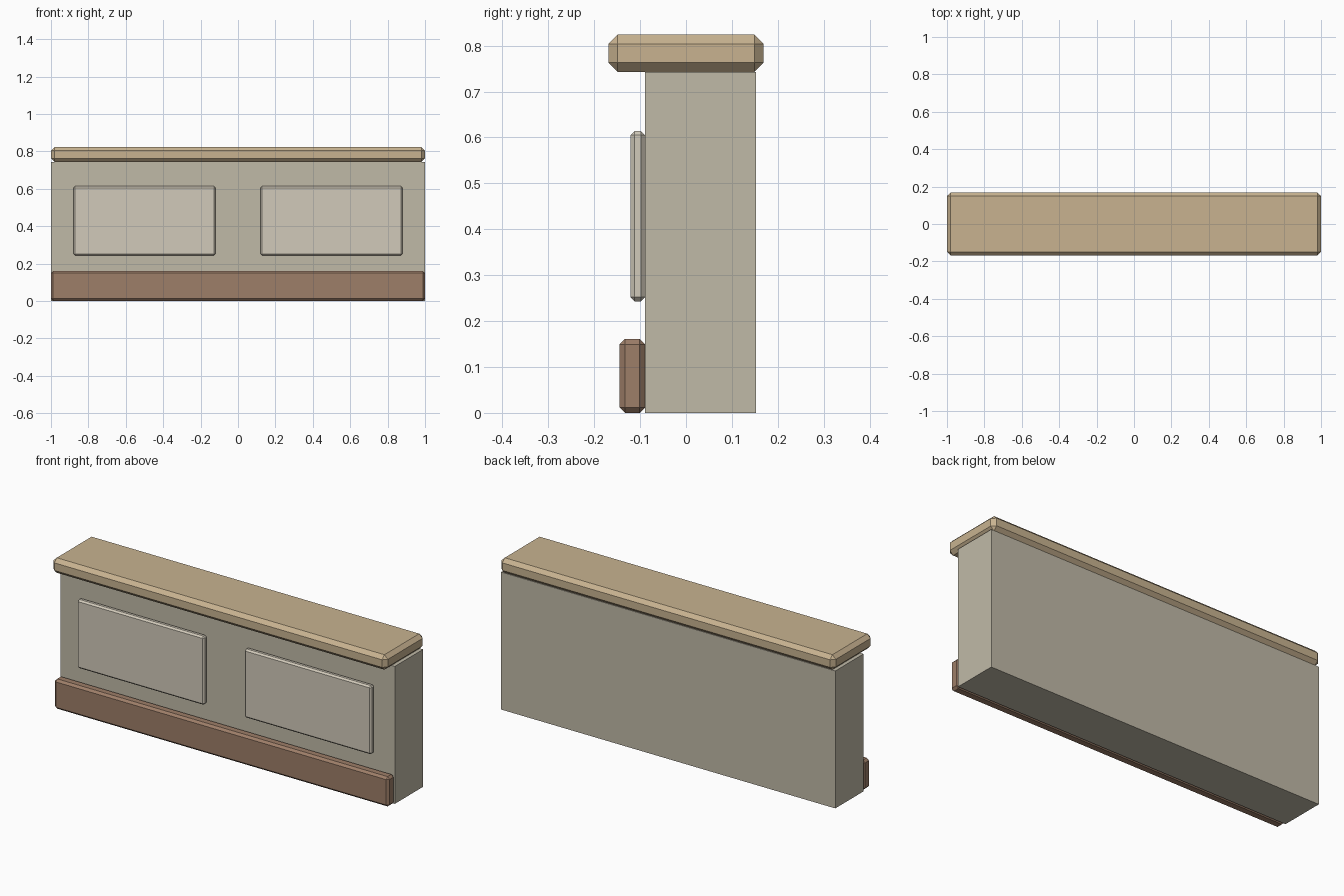
import bpy
import bmesh

if "Cube" in bpy.data.objects:
    bpy.data.objects.remove(bpy.data.objects["Cube"])


def material(name, color):
    mat = bpy.data.materials.new(name)
    mat.diffuse_color = (*color, 1)
    mat.use_nodes = True
    mat.node_tree.nodes["Principled BSDF"].inputs["Base Color"].default_value = mat.diffuse_color
    return mat


def box(name, lo, hi, mat, bevel=0):
    """Box between two corners, with an optional flat chamfer on every edge."""
    bm = bmesh.new()
    bmesh.ops.create_cube(bm, size=1)
    size = [b - a for a, b in zip(lo, hi)]
    bmesh.ops.scale(bm, vec=size, verts=bm.verts)
    mesh = bpy.data.meshes.new(name)
    bm.to_mesh(mesh)
    bm.free()
    mesh.materials.append(mat)
    obj = bpy.data.objects.new(name, mesh)
    obj.location = [(a + b) / 2 for a, b in zip(lo, hi)]
    bpy.context.collection.objects.link(obj)
    if bevel:
        mod = obj.modifiers.new("chamfer", 'BEVEL')
        mod.width = bevel
        mod.segments = 1
    return obj


plaster = material("plaster", (0.53, 0.49, 0.39))
panel_paint = material("panel_paint", (0.64, 0.59, 0.49))
cap_wood = material("cap_wood", (0.58, 0.45, 0.28))
base_wood = material("base_wood", (0.34, 0.21, 0.14))

FRONT = -0.089  # front face of the wall

# Plain wall body
box("wall_body", (-1, FRONT, 0), (1, 0.153, 0.743), plaster)

# Overhanging chamfered cap
box("wall_cap", (-1, -0.169, 0.743), (1, 0.169, 0.824), cap_wood, 0.02)

# Skirting board along the foot of the front
box("skirting_board", (-1, -0.145, 0), (1, FRONT, 0.161), base_wood, 0.012)

# Two raised panels
for side, x in (("left", -0.5), ("right", 0.5)):
    box(f"{side}_panel", (x - 0.38, -0.121, 0.243), (x + 0.38, FRONT, 0.614),
        panel_paint, 0.009)
